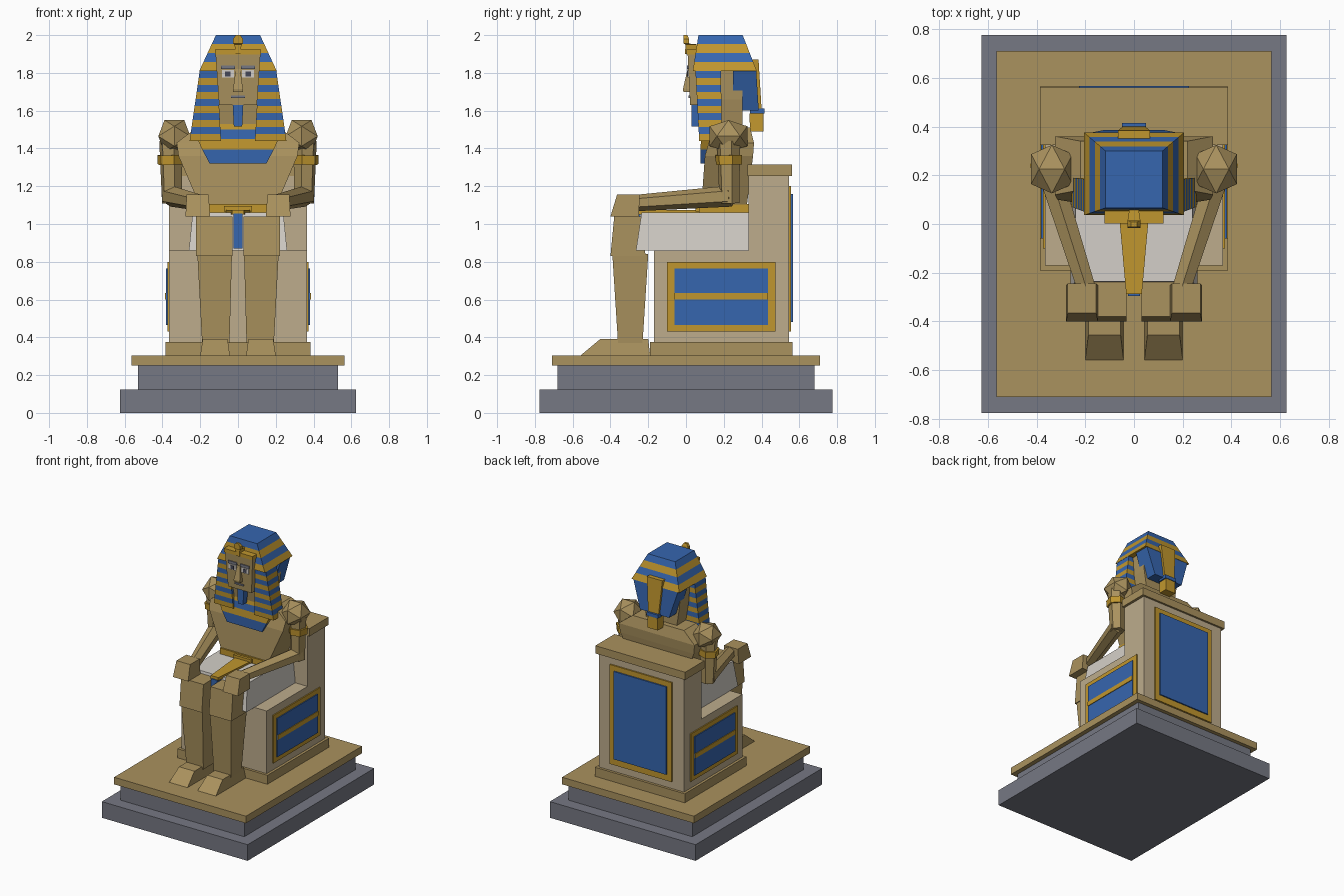
import bpy, bmesh
from mathutils import Vector

if "Cube" in bpy.data.objects:
    bpy.data.objects.remove(bpy.data.objects["Cube"])


def material(name, r, g, b):
    m = bpy.data.materials.new(name)
    lin = [((c / 255 + 0.055) / 1.055) ** 2.4 for c in (r, g, b)]
    m.diffuse_color = (*lin, 1)
    m.use_nodes = True
    m.node_tree.nodes["Principled BSDF"].inputs["Base Color"].default_value = m.diffuse_color
    return m


SAND = material("sandstone", 170, 146, 94)
PALE = material("pale limestone", 189, 172, 140)
GREY = material("grey granite", 118, 120, 131)
BLUE = material("lapis blue", 54, 102, 175)
GOLD = material("gold", 192, 150, 46)
WHITE = material("white linen", 212, 207, 200)
DARK = material("dark slate", 70, 72, 88)


def finish(name, bm, mats):
    bmesh.ops.recalc_face_normals(bm, faces=bm.faces)
    me = bpy.data.meshes.new(name)
    bm.to_mesh(me)
    bm.free()
    for m in mats:
        me.materials.append(m)
    ob = bpy.data.objects.new(name, me)
    bpy.context.collection.objects.link(ob)
    return ob


def loft(name, sections, *mats):
    """Rectangular sections (z, x0, x1, y0, y1); materials alternate per segment."""
    bm = bmesh.new()
    rings = [[bm.verts.new(p) for p in ((x0, y0, z), (x1, y0, z), (x1, y1, z), (x0, y1, z))]
             for z, x0, x1, y0, y1 in sections]
    for i, (a, b) in enumerate(zip(rings, rings[1:])):
        for k in range(4):
            f = bm.faces.new((a[k], a[(k + 1) % 4], b[(k + 1) % 4], b[k]))
            f.material_index = i % len(mats)
    bm.faces.new(rings[0])
    bm.faces.new(rings[-1]).material_index = (len(rings) - 2) % len(mats)
    return finish(name, bm, mats)


def sym(name, sections, *mats):
    """Loft centred on x = 0 from sections (z, half_width, y0, y1)."""
    return loft(name, [(z, -h, h, y0, y1) for z, h, y0, y1 in sections], *mats)


def box(name, h, y0, y1, z0, z1, mat):
    return sym(name, [(z0, h, y0, y1), (z1, h, y0, y1)], mat)


def bands(top, bottom, n):
    """Even steps between two sections."""
    return [tuple(a + (b - a) * i / n for a, b in zip(top, bottom)) for i in range(n + 1)]


def pair(name, sections, *mats):
    """Left and right copies of a loft."""
    for side, s in (("left", -1), ("right", 1)):
        loft(side + "_" + name, [(z, s * x0, s * x1, y0, y1) for z, x0, x1, y0, y1 in sections], *mats)


def hull(name, pts, mat):
    bm = bmesh.new()
    for p in pts:
        bm.verts.new(p)
    bmesh.ops.convex_hull(bm, input=bm.verts)
    return finish(name, bm, [mat])


def limb(name, a, b, r0, r1, mat):
    """Six-sided tapered rod between two points."""
    a, b = Vector(a), Vector(b)
    bm = bmesh.new()
    bmesh.ops.create_cone(bm, cap_ends=True, segments=6, radius1=r0, radius2=r1, depth=(b - a).length)
    bm.transform((b - a).to_track_quat('Z', 'Y').to_matrix().to_4x4())
    bmesh.ops.translate(bm, verts=bm.verts, vec=(a + b) / 2)
    return finish(name, bm, [mat])


# Stepped base
box("base_lower", .625, -.775, .775, 0, .125, GREY)
box("base_upper", .53, -.68, .68, .125, .25, GREY)
box("base_slab", .565, -.71, .71, .25, .305, SAND)

# Throne
box("throne_plinth", .385, -.19, .565, .305, .375, SAND)
box("throne_seat", .365, -.17, .545, .375, .86, PALE)
box("throne_back", .365, .33, .545, .86, 1.26, PALE)
box("throne_cap", .385, .325, .56, 1.255, 1.315, SAND)

# Throne panels
pair("panel_frame", [(z, .36, .374, -.10, .475) for z in (.43, .80)], GOLD)
pair("panel_inlay", [(z, .37, .381, -.06, .435) for z in (.465, .765)], BLUE)
pair("panel_bar", [(z, .37, .386, -.06, .435) for z in (.60, .635)], GOLD)
box("back_panel_frame", .265, .54, .556, .43, 1.20, GOLD)
box("back_panel_inlay", .225, .55, .566, .48, 1.16, BLUE)

# Legs
pair("foot", [(.305, .043, .20, -.557, -.19), (.39, .055, .187, -.455, -.20)], SAND)
pair("shin", [(.37, .045, .19, -.36, -.23), (.84, .032, .215, -.39, -.20)], SAND)
pair("knee", [(.83, .03, .222, -.40, -.215), (1.04, .03, .222, -.38, -.225)], SAND)

# Kilt, belt and apron
sym("kilt", [(.86, .26, -.265, .33), (1.06, .24, -.235, .33)], WHITE)
box("belt", .205, .07, .33, 1.06, 1.105, GOLD)
box("belt_buckle", .075, .05, .08, 1.065, 1.095, GOLD)
hull("apron", [(s * w, y, z) for s in (-1, 1) for z in (1.05, 1.075)
               for w, y in ((.065, .08), (.032, -.288))], GOLD)
box("apron_pendant", .025, -.295, -.24, .87, 1.055, BLUE)

# Torso
sym("torso", [(1.08, .195, .08, .32), (1.36, .315, .10, .355),
              (1.43, .325, .12, .36), (1.51, .22, .14, .34)], SAND)
sym("collar", [(1.32, .15, .078, .13), (1.395, .19, .076, .14), (1.45, .215, .08, .15),
               (1.50, .2, .085, .16), (1.53, .18, .09, .17)], BLUE, GOLD)

# Arms
PHI = 1.618
for side, s in (("left", -1), ("right", 1)):
    ico = [p for a in (-1, 1) for b in (-1, 1)
           for p in ((a, 0, b * PHI), (0, a * PHI, b), (a * PHI, b, 0))]
    hull(side + "_shoulder", [(s * .337 + x * .0525, .225 + y * .0615, 1.465 + z * .0525)
                              for x, y, z in ico], SAND)
    limb(side + "_upper_arm", (s * .355, .225, 1.44), (s * .35, .23, 1.11), .064, .054, SAND)
    limb(side + "_armband", (s * .357, .226, 1.365), (s * .356, .227, 1.315), .073, .071, GOLD)
    limb(side + "_forearm", (s * .355, .24, 1.148), (s * .19, -.28, 1.11), .056, .043, SAND)
pair("hand", [(1.04, .148, .278, -.40, -.25), (1.155, .155, .272, -.365, -.245)], SAND)

# Head
sym("neck", [(1.46, .10, .10, .28), (1.66, .10, .07, .28)], SAND)
sym("head", [(1.50, .13, .14, .30), (1.66, .155, .12, .30), (1.83, .165, .10, .30)], SAND)
sym("face", [(1.63, .10, .022, .15), (1.915, .12, .008, .15)], SAND)
box("brow_band", .122, .003, .08, 1.897, 1.925, GOLD)
sym("nose", [(1.70, .026, -.014, .04), (1.715, .026, -.016, .04), (1.82, .012, .008, .04)], SAND)
box("mouth", .037, .012, .03, 1.668, 1.68, GREY)
pair("brow", [(z, .015, .09, .004, .02) for z in (1.82, 1.84)], GREY)
pair("eye", [(z, .02, .085, .007, .02) for z in (1.775, 1.815)], WHITE)
pair("pupil", [(z, .04, .068, .004, .02) for z in (1.782, 1.808)], DARK)
sym("beard", [(1.515, .022, .03, .075), (1.63, .028, .03, .085)], BLUE)

# Striped headdress
sym("headdress_crown", bands((2.0, .117, .066, .30), (1.81, .205, .036, .375), 4), BLUE, GOLD)
pair("headdress_lappet", bands((1.81, .11, .203, .05, .185), (1.44, .09, .256, .07, .19), 10), BLUE, GOLD)
sym("headdress_back", [(1.60, .125, .25, .385), (1.81, .19, .25, .372)], BLUE)
sym("headdress_tail", [(1.61, .045, .33, .40), (1.87, .066, .33, .384)], GOLD)
box("tail_ring", .05, .34, .415, 1.585, 1.612, BLUE)
sym("tail_knot", [(1.49, .045, .34, .41), (1.585, .04, .335, .41)], GOLD)

# Forehead ornament
sym("forehead_ornament", [(1.90, .014, -.005, .07), (1.95, .018, -.003, .07),
                          (1.955, .026, -.012, .015), (1.98, .026, -.012, .015),
                          (2.0, .012, -.012, .008)], GOLD)
